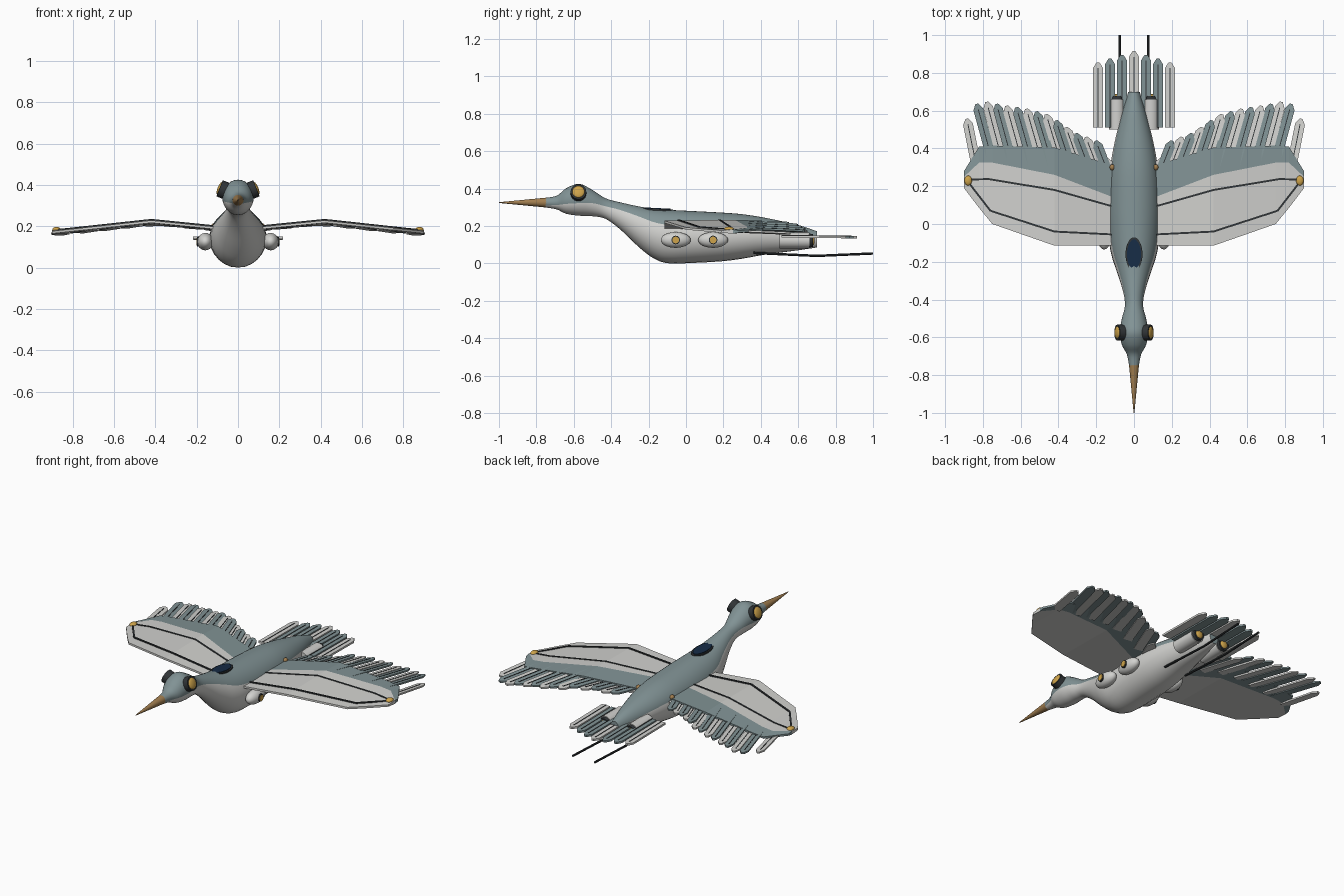
import bpy, bmesh, math
from mathutils import Vector, Matrix

if "Cube" in bpy.data.objects:
    bpy.data.objects.remove(bpy.data.objects["Cube"])


def material(name, r, g, b):
    m = bpy.data.materials.new(name)
    m.diffuse_color = (r, g, b, 1)
    m.use_nodes = True
    m.node_tree.nodes["Principled BSDF"].inputs["Base Color"].default_value = m.diffuse_color
    return m


LIGHT = material("light grey", 0.64, 0.64, 0.62)
SLATE = material("slate blue grey", 0.22, 0.29, 0.30)
DARK = material("charcoal", 0.03, 0.035, 0.038)
GOLD = material("gold", 0.62, 0.37, 0.07)
BEAK = material("beak brown", 0.36, 0.21, 0.08)
NAVY = material("canopy navy", 0.008, 0.025, 0.06)


def finish(name, bm, mats, angle=35):
    bmesh.ops.recalc_face_normals(bm, faces=bm.faces)
    me = bpy.data.meshes.new(name)
    bm.to_mesh(me)
    bm.free()
    for m in mats:
        me.materials.append(m)
    ob = bpy.data.objects.new(name, me)
    bpy.context.collection.objects.link(ob)
    if angle:
        bpy.ops.object.select_all(action='DESELECT')
        ob.select_set(True)
        bpy.context.view_layer.objects.active = ob
        bpy.ops.object.shade_smooth_by_angle(angle=math.radians(angle))
    return ob


def interp(x, table, col=1):
    for a, b in zip(table, table[1:]):
        if x <= b[0]:
            t = max(0, (x - a[0]) / (b[0] - a[0]))
            return a[col] + (b[col] - a[col]) * t
    return table[-1][col]


def ball(name, loc, size, mat, axis=(0, 0, 1)):
    bm = bmesh.new()
    rot = Vector((0, 0, 1)).rotation_difference(Vector(axis)).to_matrix().to_4x4()
    bmesh.ops.create_uvsphere(bm, u_segments=24, v_segments=14, radius=1,
                              matrix=Matrix.Translation(loc) @ rot @ Matrix.Diagonal((*size, 1)))
    return finish(name, bm, [mat], 60)


def cone(name, a, b, r1, r2, mat, sides=24):
    a, b = Vector(a), Vector(b)
    rot = Vector((0, 0, 1)).rotation_difference(b - a).to_matrix().to_4x4()
    bm = bmesh.new()
    bmesh.ops.create_cone(bm, cap_ends=True, segments=sides, radius1=r1, radius2=r2,
                          depth=(b - a).length, matrix=Matrix.Translation((a + b) / 2) @ rot)
    return finish(name, bm, [mat])


def plate(name, top, thick, mat):
    """Flat outline of 3D points, extruded downwards."""
    bm = bmesh.new()
    up = [bm.verts.new(p) for p in top]
    lo = [bm.verts.new(Vector(p) - Vector((0, 0, thick))) for p in top]
    n = len(top)
    bm.faces.new(up)
    bm.faces.new(lo[::-1])
    for i in range(n):
        bm.faces.new((up[i], lo[i], lo[(i + 1) % n], up[(i + 1) % n]))
    return finish(name, bm, [mat], 0)


# Body: y, top z, bottom z, half width, colour boundary z
BODY = [(-.75, .351, .299, .026, .310), (-.69, .362, .288, .038, .312), (-.64, .402, .265, .064, .318),
        (-.57, .425, .255, .076, .322), (-.50, .392, .252, .064, .322), (-.43, .348, .238, .048, .305),
        (-.35, .326, .180, .060, .285), (-.25, .304, .085, .092, .250), (-.17, .292, .025, .118, .220),
        (-.09, .286, .000, .132, .205), (.05, .279, .003, .139, .195), (.20, .271, .012, .136, .190),
        (.30, .263, .025, .127, .185), (.40, .248, .043, .110, .178), (.50, .228, .057, .087, .168),
        (.60, .205, .070, .060, .155), (.70, .172, .085, .030, .140)]


def smooth_sections(rows, steps):
    out = []
    for i in range(len(rows) - 1):
        p = [rows[max(i - 1, 0)], rows[i], rows[i + 1], rows[min(i + 2, len(rows) - 1)]]
        for k in range(steps):
            t = k / steps
            out.append([.5 * (2 * b + (c - a) * t + (2 * a - 5 * b + 4 * c - d) * t * t
                        + (3 * b - a - 3 * c + d) * t ** 3) for a, b, c, d in zip(*p)])
    return out + [list(rows[-1])]


bm = bmesh.new()
rings, H = [], 16
for y, top, bot, hw, zb in smooth_sections(BODY, 4):
    cz, hz = (top + bot) / 2, (top - bot) / 2
    t0 = math.asin(max(-.9, min(.9, (zb - cz) / hz)))
    angs = [t0 + (math.pi - 2 * t0) * i / H for i in range(H)]
    angs += [math.pi - t0 + (math.pi + 2 * t0) * i / H for i in range(H)]
    rings.append([bm.verts.new((hw * math.cos(a), y, max(0, cz + hz * math.sin(a)))) for a in angs])
for r, s in zip(rings, rings[1:]):
    for i in range(2 * H):
        j = (i + 1) % (2 * H)
        f = bm.faces.new((r[i], r[j], s[j], s[i]))
        f.material_index = 0 if i < H else 1
bm.faces.new(rings[0])
bm.faces.new(rings[-1])
finish("body", bm, [SLATE, LIGHT], 50)
cone("beak", (0, -.74, .325), (0, -1, .325), .027, .002, BEAK)

# Canopy with rim
for nm, rx, ry, z, m in (("canopy_rim", .045, .09, .292, DARK), ("canopy_glass", .037, .078, .296, NAVY)):
    plate(nm, [(rx * math.cos(a), -.16 + ry * math.sin(a), z - .05 * (ry * math.sin(a)))
               for a in [math.tau * i / 32 for i in range(32)]], .009, m)

# Wing: x, leading edge, colour boundary, trailing edge
WING = [(.08, -.115, .13, .30), (.42, -.115, .26, .405), (.75, 0, .325, .415),
        (.82, .085, .325, .41), (.90, .19, .25, .28)]
WZ = [(.08, .188), (.42, .222), (.90, .170)]
TIPS = [(.15, .35), (.2, .44), (.32, .485), (.4, .54), (.46, .58), (.57, .61), (.7, .63), (.82, .655), (.89, .55)]


def wing_z(x):
    return interp(abs(x), WZ)


def feather(name, base, tip, w, thick, mat, roll):
    """Pointed blade with a dark shaft; roll lifts one edge."""
    base, tip = Vector(base), Vector(tip)
    d = (tip - base).normalized()
    side = Vector((d.y, -d.x, roll)) * (w / 2)
    neck = tip - d * .03
    plate(name, [base - side, base + side, neck + side, tip + side * .3, tip - side * .3, neck - side],
          thick, mat)
    s = side * .09
    up = Vector((0, 0, .002))
    end = tip - d * .03
    plate(name + "_shaft", [base - s + up, base + s + up, end + s + up, end - s + up], .004, DARK)


for s, tag in ((-1, "left"), (1, "right")):
    bm = bmesh.new()
    rows = []
    for x, le, mid, te in WING:
        z = wing_z(x)
        rows.append([bm.verts.new((s * x, y, z + h)) for y, h in
                     ((le, .006), (mid, .011), (te, .006), (te, -.006), (mid, -.011), (le, -.006))])
    for a, b in zip(rows, rows[1:]):
        for i in range(6):
            j = (i + 1) % 6
            f = bm.faces.new((a[i], a[j], b[j], b[i]))
            f.material_index = 1 if i in (1, 2, 3) else 0
    for r in (rows[0], rows[-1]):
        for q, m in (((0, 1, 4, 5), 0), ((1, 2, 3, 4), 1)):
            bm.faces.new([r[k] for k in q]).material_index = m
    finish(tag + "_wing", bm, [LIGHT, SLATE], 0)

    # Panel lines on the wing
    for path in ([(.12, .095), (.42, .18), (.77, .238), (.88, .235)],
                 [(.12, -.055), (.42, -.04), (.76, .07), (.88, .225)]):
        for (x1, y1), (x2, y2) in zip(path, path[1:]):
            n = Vector((y1 - y2, x2 - x1)).normalized() * .005
            plate(tag + "_wing_line", [(s * x, y, wing_z(x) + .013) for x, y in
                  ((x1 - n.x, y1 - n.y), (x2 - n.x, y2 - n.y), (x2 + n.x, y2 + n.y), (x1 + n.x, y1 + n.y))],
                  .007, DARK)

    # Wing feathers
    N = 15
    for i in range(N):
        xt = .15 + (.885 - .15) * i / (N - 1)
        yt = interp(xt, TIPS)
        xb = xt - (.05 if i in (0, N - 1) else .085)
        yb = .31 if i == N - 1 else interp(xb, WING, 3) - .09
        z = .004 if i % 2 else -.002
        feather(f"{tag}_wing_feather_{i}", (s * xb, yb, wing_z(max(xb, .08)) + z),
                (s * xt, yt, wing_z(xt) + z - .004), .052, .010,
                LIGHT if i % 2 == 0 else SLATE, s * .12)

    ball(tag + "_wingtip_light", (s * .878, .23, .184), (.02, .026, .012), GOLD)
    ball(tag + "_back_rivet", (s * .115, .30, .20), (.014, .016, .014), BEAK)

    # Eye
    n = Vector((s * .93, 0, .37))
    c = Vector((s * .076, -.575, .378))
    cone(tag + "_eye_rim", c - n * .02, c + n * .014, .042, .042, DARK)
    ball(tag + "_eye", c + n * .011, (.034, .034, .013), GOLD, n)

    # Side pods with round caps
    for k, y in (("front", -.055), ("rear", .145)):
        ball(f"{tag}_{k}_pod", (s * .158, y, .125), (.039, .08, .042), LIGHT)
        cone(f"{tag}_{k}_pod_rim", (s * .18, y, .125), (s * .199, y, .125), .023, .023, DARK)
        cone(f"{tag}_{k}_pod_cap", (s * .18, y, .125), (s * .202, y, .125), .018, .018, GOLD)

    # Rear engine
    x = s * .09
    cone(tag + "_engine", (x, .50, .122), (x, .66, .122), .042, .042, LIGHT)
    cone(tag + "_engine_ring", (x, .655, .122), (x, .678, .122), .038, .034, DARK)
    ball(tag + "_engine_glow", (x, .676, .122), (.025, .012, .025), GOLD)

    # Trailing leg
    pts = [(s * .075, .36, .056), (s * .075, .70, .040), (s * .075, 1.0, .053)]
    for a, b in zip(pts, pts[1:]):
        cone(tag + "_leg", a, b, .0065, .0065, DARK, 10)

# Tail feathers
for i in range(-3, 4):
    feather(f"tail_feather_{i + 3}", (i * .0635, .51, .15), (i * .0635, .915 - abs(i) * .02, .146),
            .054, .012, LIGHT if abs(i) in (0, 3) else SLATE, 0)
